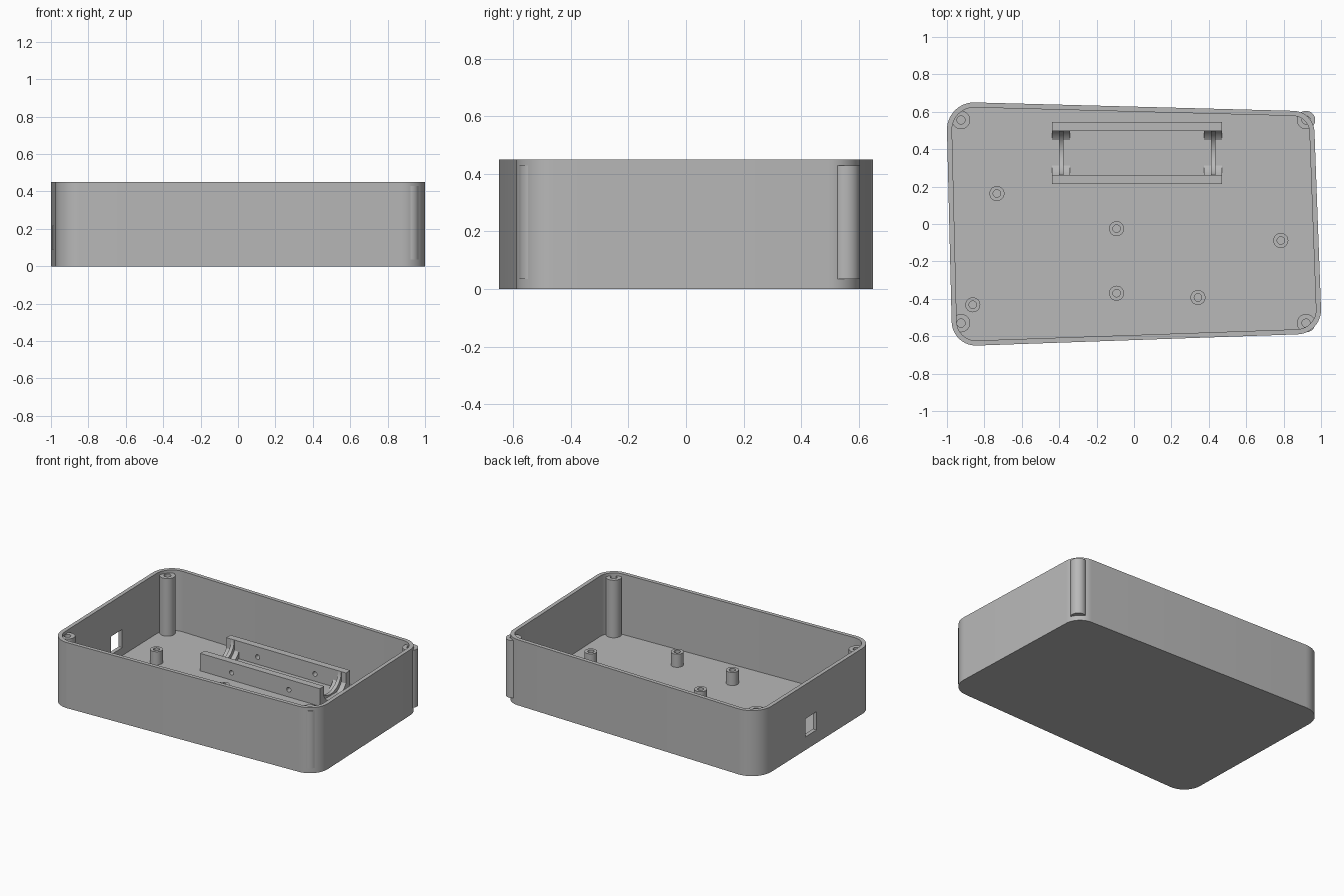
import bpy, bmesh
from math import pi, sin, cos, acos, atan2, hypot, asin
from mathutils import Matrix

if "Cube" in bpy.data.objects:
    bpy.data.objects.remove(bpy.data.objects["Cube"], do_unlink=True)

grey = bpy.data.materials.new("plain grey")
grey.use_nodes = True
grey.diffuse_color = (0.48, 0.48, 0.48, 1)
grey.node_tree.nodes["Principled BSDF"].inputs["Base Color"].default_value = grey.diffuse_color

HEIGHT, FLOOR, WALL = 0.45, 0.035, 0.027


def finish(bm, name):
    bmesh.ops.recalc_face_normals(bm, faces=bm.faces)
    mesh = bpy.data.meshes.new(name)
    bm.to_mesh(mesh)
    bm.free()
    mesh.materials.append(grey)
    ob = bpy.data.objects.new(name, mesh)
    bpy.context.collection.objects.link(ob)
    return ob


def activate(ob):
    bpy.ops.object.select_all(action='DESELECT')
    ob.select_set(True)
    bpy.context.view_layer.objects.active = ob


def smooth(ob):
    activate(ob)
    bpy.ops.object.shade_smooth_by_angle(angle=0.5)


def bridge(bm, a, b):
    for i in range(len(a)):
        j = (i + 1) % len(a)
        bm.faces.new((a[i], a[j], b[j], b[i]))


def ring(bm, pts, z):
    return [bm.verts.new((x, y, z)) for x, y in pts]


def prism_x(name, profile, x0, x1):
    """Extrude a y-z profile along x."""
    bm = bmesh.new()
    a, b = ([bm.verts.new((x, y, z)) for y, z in profile] for x in (x0, x1))
    bm.faces.new(a)
    bm.faces.new(b)
    bridge(bm, a, b)
    return finish(bm, name)


def rect(y0, y1, z0, z1):
    return [(y0, z0), (y1, z0), (y1, z1), (y0, z1)]


def cut(ob, cutter):
    mod = ob.modifiers.new("cut", 'BOOLEAN')
    mod.operation, mod.solver, mod.object = 'DIFFERENCE', 'EXACT', cutter
    activate(ob)
    bpy.ops.object.modifier_apply(modifier=mod.name)
    bpy.data.objects.remove(cutter, do_unlink=True)


def post(name, x, y, r, hole, z0, z1, segs=32):
    """Upright screw post with a blind hole."""
    bm = bmesh.new()

    def circle(rad, z):
        return ring(bm, [(x + rad * cos(2 * pi * i / segs), y + rad * sin(2 * pi * i / segs))
                         for i in range(segs)], z)
    loops = [circle(r, z0), circle(r, z1), circle(hole, z1), circle(hole, z0 + 0.01)]
    for a, b in zip(loops, loops[1:]):
        bridge(bm, a, b)
    bm.faces.new(loops[0])
    bm.faces.new(loops[-1])
    smooth(finish(bm, name))


# Tray outline: four corner circles (x, y, radius) joined by tangent lines
corners = [(-0.845, -0.52, 0.13), (0.87, -0.46, 0.13), (0.85, 0.49, 0.115), (-0.855, 0.505, 0.145)]


def tangent(c1, c2):
    dx, dy = c2[0] - c1[0], c2[1] - c1[1]
    return atan2(dy, dx) - acos((c1[2] - c2[2]) / hypot(dx, dy))


def outline(inset, steps=12):
    pts = []
    for i, c in enumerate(corners):
        start = tangent(corners[i - 1], c)
        sweep = (tangent(c, corners[(i + 1) % 4]) - start) % (2 * pi)
        for k in range(steps + 1):
            t = start + sweep * k / steps
            pts.append((c[0] + (c[2] - inset) * cos(t), c[1] + (c[2] - inset) * sin(t)))
    return pts


# Open tray with wall and floor
bm = bmesh.new()
outer, inner = outline(0), outline(WALL)
loops = [ring(bm, outer, 0), ring(bm, outer, HEIGHT), ring(bm, inner, HEIGHT), ring(bm, inner, FLOOR)]
for a, b in zip(loops, loops[1:]):
    bridge(bm, a, b)
bm.faces.new(loops[0])
bm.faces.new(loops[-1])
tray = finish(bm, "tray")

# Cable opening in the right wall
cut(tray, prism_x("opening_cutter", rect(-0.005, 0.12, 0.09, 0.215), -1.1, -0.9))
smooth(tray)

# Tall corner posts for the lid screws
for x in (-0.925, 0.92):
    for y in (-0.53, 0.556):
        post("corner_post", x, y, 0.049, 0.022, FLOOR, 0.43)

# Short board standoffs
for x, y in [(-0.733, 0.163), (-0.093, -0.025), (0.785, -0.088),
             (-0.093, -0.37), (0.342, -0.393), (-0.862, -0.432)]:
    post("standoff", x, y, 0.04, 0.02, FLOOR, 0.125)

# Battery holder rails with wire holes
X0, X1, MID, HALF, TOP = -0.438, 0.471, 0.38, 0.118, 0.155
for side, name in ((-1, "front_rail"), (1, "back_rail")):
    ys = sorted((MID + side * HALF, MID + side * (HALF + 0.047)))
    rail = prism_x(name, rect(ys[0], ys[1], FLOOR - 0.005, TOP), X0, X1)
    for x in (-0.2, 0.235):
        bm = bmesh.new()
        bmesh.ops.create_cone(bm, cap_ends=True, segments=16, radius1=0.016, radius2=0.016, depth=0.2,
                              matrix=Matrix.Translation((x, MID + side * 0.14, 0.085)) @ Matrix.Rotation(pi / 2, 4, 'X'))
        cut(rail, finish(bm, "hole_cutter"))

# Curved cradles at both ends of the holder
BIG = 0.138
low, high = asin((TOP - FLOOR) / BIG), acos(HALF / BIG)
for x in (X0, X1 - 0.096):
    arc = [(MID + HALF * cos(pi + pi * k / 24), TOP - (HALF - 0.008) * -sin(pi + pi * k / 24))
           for k in range(25)]
    base = [(MID + HALF, FLOOR - 0.005), (MID - HALF, FLOOR - 0.005)]
    smooth(prism_x("cradle_rib", arc + base, x + 0.037, x + 0.061))
    for side in (-1, 1):
        curve = []
        for k in range(9):
            t = low + (high - low) * k / 8
            curve.append((MID + side * BIG * cos(t), TOP - BIG * sin(t)))
        smooth(prism_x("cradle_fillet", curve + [(MID + side * HALF, FLOOR)], x, x + 0.096))
